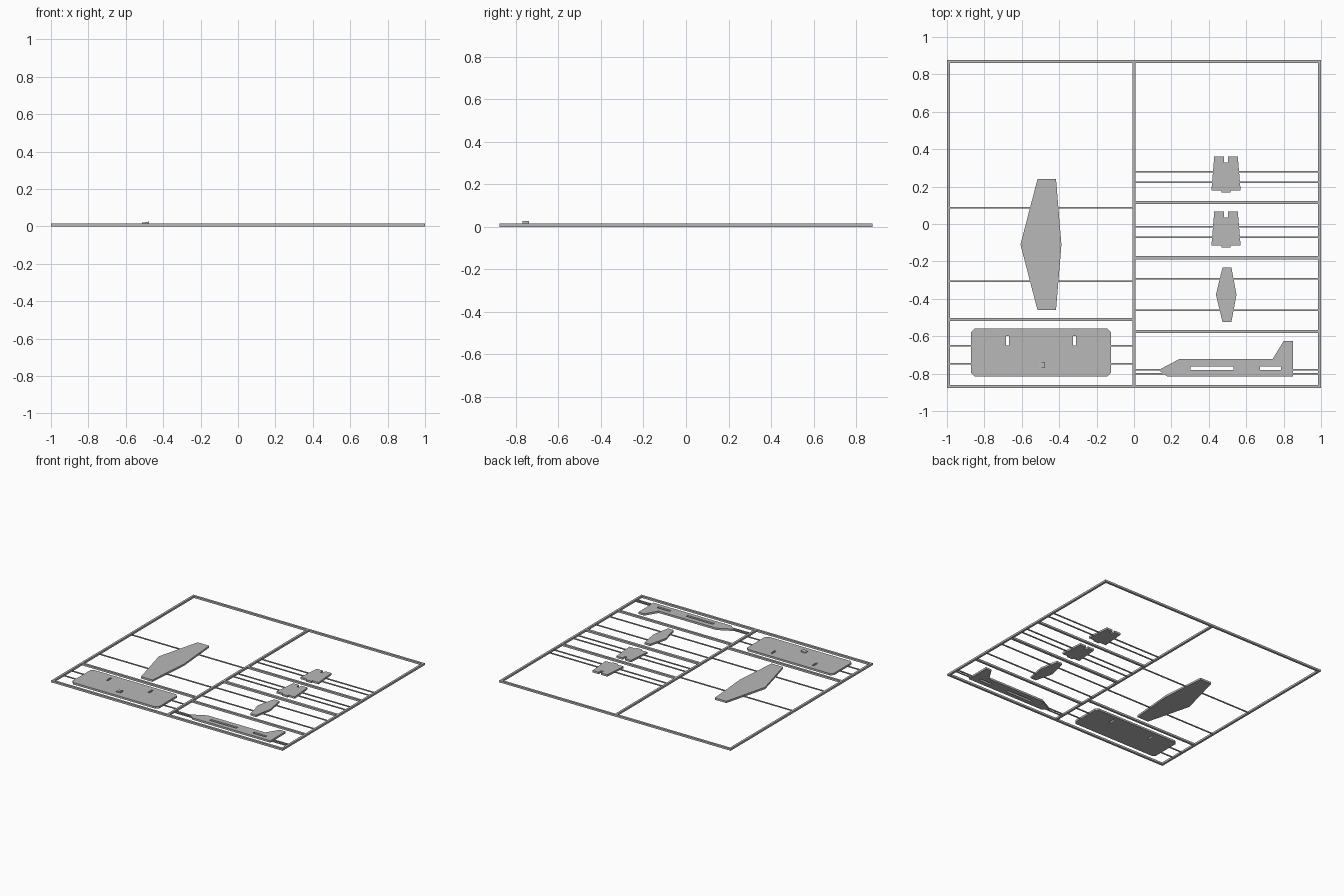
import bpy
import bmesh

cube = bpy.data.objects.get("Cube")
if cube:
    bpy.data.objects.remove(cube, do_unlink=True)

THICK = 0.015
HALF_LENGTH = 0.877
BAR = 0.017
RUNNER = 0.008

grey = bpy.data.materials.new("plain_grey_plastic")
grey.use_nodes = True
colour = (0.48, 0.48, 0.48, 1)
grey.diffuse_color = colour
grey.node_tree.nodes["Principled BSDF"].inputs["Base Color"].default_value = colour


def add_object(name, mesh):
    mesh.materials.clear()
    mesh.materials.append(grey)
    obj = bpy.data.objects.new(name, mesh)
    bpy.context.collection.objects.link(obj)
    return obj


def box(name, x0, x1, y0, y1, z0=0.0, z1=THICK):
    bm = bmesh.new()
    bmesh.ops.create_cube(bm, size=1)
    for v in bm.verts:
        v.co.x = x1 if v.co.x > 0 else x0
        v.co.y = y1 if v.co.y > 0 else y0
        v.co.z = z1 if v.co.z > 0 else z0
    mesh = bpy.data.meshes.new(name)
    bm.to_mesh(mesh)
    bm.free()
    return add_object(name, mesh)


def rect(x0, x1, y0, y1):
    return [(x0, y0), (x1, y0), (x1, y1), (x0, y1)]


def flat_part(name, outline, holes=()):
    """Extrude an outline with optional holes into a flat plate."""
    curve = bpy.data.curves.new(name, "CURVE")
    curve.dimensions = "2D"
    curve.fill_mode = "BOTH"
    curve.extrude = THICK / 2
    for loop in [outline, *holes]:
        spline = curve.splines.new("POLY")
        spline.points.add(len(loop) - 1)
        for point, (x, y) in zip(spline.points, loop):
            point.co = (x, y, 0, 1)
        spline.use_cyclic_u = True
        spline.use_smooth = False
    helper = bpy.data.objects.new(name + "_outline", curve)
    bpy.context.collection.objects.link(helper)
    depsgraph = bpy.context.evaluated_depsgraph_get()
    mesh = bpy.data.meshes.new_from_object(helper.evaluated_get(depsgraph))
    bpy.data.objects.remove(helper, do_unlink=True)
    mesh.name = name
    obj = add_object(name, mesh)
    obj.location.z = THICK / 2
    return obj


def cross_bar(name, x0, x1, y, width=BAR):
    box(name, x0, x1, y - width / 2, y + width / 2)


def runners(name, y, start, end, gap_start, gap_end):
    """Thin support strips on both sides of a part."""
    for side, a, b in (("right", start, gap_start), ("left", gap_end, end)):
        box(f"{name}_runner_{side}", a, b, y - RUNNER / 2, y + RUNNER / 2,
            THICK * 0.25, THICK * 0.75)


# Outer frame, centre bar and dividers
inner = 1 - BAR
for side, s in (("left", 1), ("right", -1)):
    xs = sorted((s * inner, s))
    box(f"frame_side_{side}", *xs, -HALF_LENGTH, HALF_LENGTH)
for side, s in (("back", 1), ("front", -1)):
    cross_bar(f"frame_{side}", -inner, inner, s * (HALF_LENGTH - BAR / 2))
half = BAR / 2
box("frame_centre", -half, half, BAR - HALF_LENGTH, HALF_LENGTH - BAR)
cross_bar("divider_right", -inner, -half, -0.51)
for i, y in enumerate((0.115, -0.18, -0.575)):
    cross_bar(f"divider_left_{i}", half, inner, y, 0.02 if i == 1 else BAR)

# Main wing and small tail wing: six-sided, symmetric front to back
for name, y, span, x_tip, x_a, x_b, x_out in (
        ("main_wing", -0.11, 0.35, -0.607, -0.516, -0.417, -0.388),
        ("tail_wing", -0.378, 0.145, 0.438, 0.473, 0.521, 0.548)):
    flat_part(name, [(x_tip, y), (x_a, y - span), (x_b, y - span),
                     (x_out, y), (x_b, y + span), (x_a, y + span)])

# Slotted base plate with clipped corners
x0, x1, y0, y1, c = -0.872, -0.123, -0.816, -0.56, 0.02
flat_part("base_plate",
          [(x0 + c, y0), (x1 - c, y0), (x1, y0 + c), (x1, y1 - c),
           (x1 - c, y1), (x0 + c, y1), (x0, y1 - c), (x0, y0 + c)],
          [rect(x, x + 0.016, -0.65, -0.60) for x in (-0.684, -0.326)])

# Small ramp on the base plate
ramp = box("base_plate_ramp", -0.513, -0.476, -0.77, -0.738, THICK - 0.002, 0.026)
for v in ramp.data.vertices:
    if v.co.z > THICK and v.co.x < -0.5:
        v.co.z = THICK + 0.005

# Fuselage side profile with two slots
flat_part("fuselage",
          [(0.136, -0.785), (0.18, -0.816), (0.85, -0.816), (0.85, -0.626),
           (0.80, -0.626), (0.741, -0.722), (0.243, -0.722), (0.136, -0.778)],
          [rect(a, b, -0.781, -0.762) for a, b in ((0.302, 0.532), (0.674, 0.786))])

# Two notched stand plates
profile = [(0.024, 0.168), (0.024, 0.18), (0.078, 0.18),
           (0.063, 0.361), (0.01, 0.361), (0.01, 0.329)]
for name, dy in (("stand_plate_back", 0), ("stand_plate_front", -0.294)):
    right_half = [(0.492 + x, y + dy) for x, y in profile]
    left_half = [(0.492 - x, y + dy) for x, y in reversed(profile)]
    flat_part(name, right_half + left_half)
    for y in (0.28, 0.222):
        runners(name, y + dy, half, inner, 0.424, 0.56)

# Runners for the other parts
for y in (0.088, -0.307):
    runners("main_wing", y, -inner, -half, -0.545, -0.405)
for y in (-0.65, -0.746):
    runners("base_plate", y, -inner, -half, x0 + 0.01, x1 - 0.01)
for y in (-0.294, -0.46):
    runners("tail_wing", y, half, inner, 0.465, 0.525)
for y in (-0.778, -0.80):
    runners("fuselage", y, half, inner, 0.165, 0.84)
